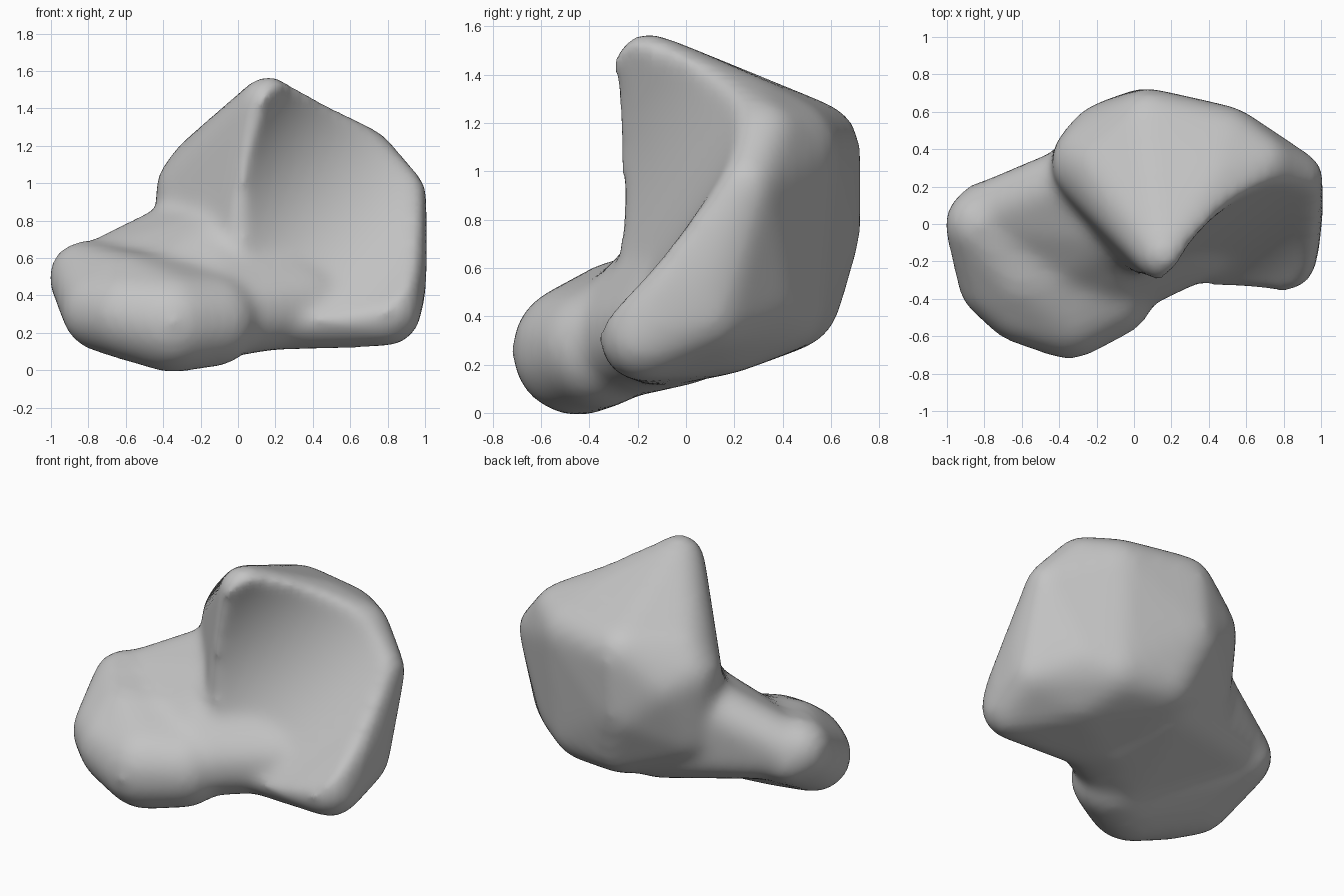
import bpy
import bmesh
from mathutils import Matrix, Vector

cube = bpy.data.objects.get("Cube")
if cube:
    bpy.data.objects.remove(cube, do_unlink=True)

# Each lobe is the convex skin around a few balls: (x, y, z, radius)
main_block = [
    # back wall
    (0.08, 0.52, 1.09, 0.19), (0.05, 0.51, 0.75, 0.20), (0.15, 0.42, 0.48, 0.21),
    (-0.21, 0.33, 0.96, 0.22), (-0.20, 0.30, 0.62, 0.22), (-0.14, 0.43, 0.92, 0.21),
    (0.48, 0.41, 1.08, 0.21), (0.68, 0.32, 1.13, 0.15), (0.88, 0.25, 0.94, 0.12),
    (0.60, 0.33, 0.90, 0.19), (0.62, 0.27, 0.50, 0.20), (0.87, 0.09, 0.60, 0.13),
    # peak and the upright ridge under it
    (0.16, -0.155, 1.42, 0.14), (0.07, -0.11, 1.00, 0.14), (0.02, -0.10, 0.60, 0.15),
    (-0.16, 0.30, 1.06, 0.20), (0.43, 0.25, 1.20, 0.18),
    # lower lip and underside
    (0.79, -0.17, 0.32, 0.18), (0.80, -0.20, 0.42, 0.14), (0.85, -0.09, 0.50, 0.13),
    (0.40, -0.10, 0.34, 0.21), (0.20, -0.10, 0.33, 0.21), (0.82, 0.08, 0.42, 0.17),
    (0.45, 0.36, 0.46, 0.21), (0.55, 0.15, 0.38, 0.21),
]
rounded_head = [
    (-0.82, 0.00, 0.50, 0.18), (-0.79, 0.06, 0.47, 0.16), (-0.72, -0.30, 0.32, 0.21),
    (-0.58, -0.40, 0.30, 0.23), (-0.35, -0.45, 0.26, 0.26), (-0.14, -0.36, 0.27, 0.24),
    (-0.60, -0.28, 0.42, 0.20), (-0.15, -0.20, 0.38, 0.20),
]
neck = [
    (-0.79, 0.05, 0.50, 0.16), (-0.26, 0.25, 0.74, 0.18), (-0.15, 0.20, 0.60, 0.25),
    (-0.10, 0.02, 0.66, 0.20), (-0.14, -0.28, 0.30, 0.23), (0.15, -0.05, 0.35, 0.23),
    (0.35, -0.07, 0.36, 0.21), (-0.40, -0.20, 0.40, 0.20), (0.00, 0.28, 0.45, 0.22),
]
SKIN = 0.015  # extra radius, worn away again by the softening

# Unit ball points shared by every lobe
ball = bmesh.new()
bmesh.ops.create_icosphere(ball, subdivisions=3, radius=1)
directions = [v.co.copy() for v in ball.verts]
ball.free()


def add_lobe(bm, balls):
    points = [bm.verts.new(Vector((x, y, z)) + d * (r + SKIN))
              for x, y, z, r in balls for d in directions]
    bmesh.ops.convex_hull(bm, input=points)
    loose = [v for v in points if v.is_valid and not v.link_faces]
    bmesh.ops.delete(bm, geom=loose, context='VERTS')


def make_object(name, bm):
    bmesh.ops.recalc_face_normals(bm, faces=bm.faces)
    mesh = bpy.data.meshes.new(name)
    bm.to_mesh(mesh)
    bm.free()
    obj = bpy.data.objects.new(name, mesh)
    bpy.context.collection.objects.link(obj)
    return obj


def apply_modifiers(obj):
    depsgraph = bpy.context.evaluated_depsgraph_get()
    result = bpy.data.meshes.new_from_object(obj.evaluated_get(depsgraph))
    obj.modifiers.clear()
    obj.data = result


# Main block with a broad trough scooped diagonally across its front
bm = bmesh.new()
add_lobe(bm, main_block)
bone = make_object("bone_body", bm)

trough_turn = Vector((0.59, 0.45, 0.67)).to_track_quat('Z', 'Y').to_matrix().to_4x4()
bm = bmesh.new()
bmesh.ops.create_cone(bm, cap_ends=True, segments=128, radius1=0.8, radius2=0.8, depth=4,
                      matrix=Matrix.Translation((0.79, -0.69, 1.17)) @ trough_turn)
trough = make_object("trough_cutter", bm)
trough.hide_render = True
scoop = bone.modifiers.new("scoop", 'BOOLEAN')
scoop.operation = 'DIFFERENCE'
scoop.solver = 'EXACT'
scoop.object = trough
apply_modifiers(bone)
bpy.data.objects.remove(trough, do_unlink=True)

# Head and neck join the block
bm = bmesh.new()
bm.from_mesh(bone.data)
add_lobe(bm, rounded_head)
add_lobe(bm, neck)
bm.to_mesh(bone.data)
bm.free()

# Fuse the lobes into one skin and soften the joins
fuse = bone.modifiers.new("fuse", 'REMESH')
fuse.mode = 'VOXEL'
fuse.voxel_size = 0.03
soften = bone.modifiers.new("soften", 'SMOOTH')
soften.factor = 0.5
soften.iterations = 20
apply_modifiers(bone)
bone.data.shade_smooth()

# Plain grey surface
grey = bpy.data.materials.new("plain_grey")
grey.use_nodes = True
colour = (0.55, 0.55, 0.55, 1)
grey.diffuse_color = colour
grey.node_tree.nodes["Principled BSDF"].inputs["Base Color"].default_value = colour
bone.data.materials.clear()
bone.data.materials.append(grey)
